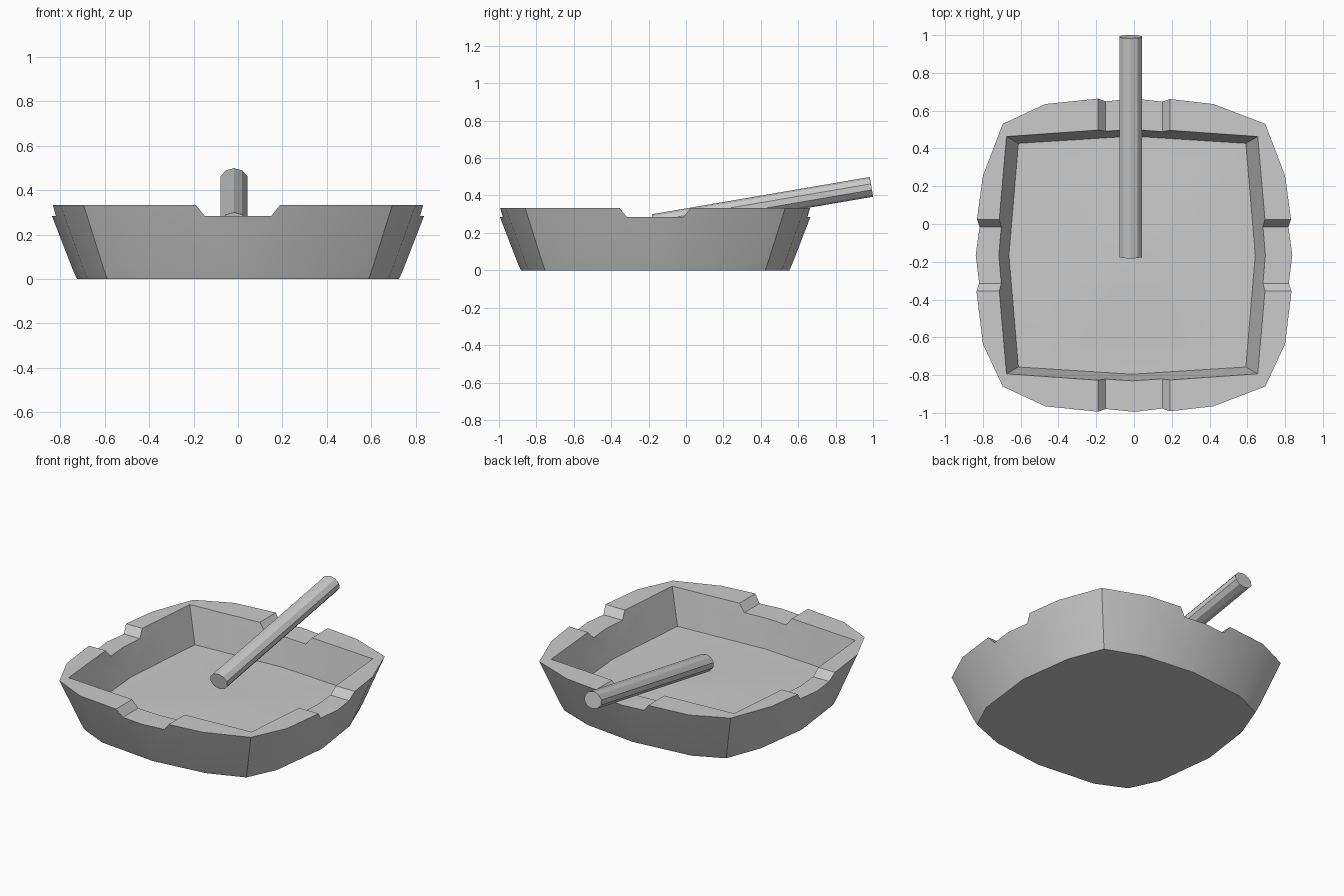
import bpy, bmesh, math
from mathutils import Matrix

if "Cube" in bpy.data.objects:
    bpy.data.objects.remove(bpy.data.objects["Cube"])

CY = -0.165  # centre of the tray in y


def make_object(name, bm):
    bmesh.ops.recalc_face_normals(bm, faces=bm.faces)
    me = bpy.data.meshes.new(name)
    bm.to_mesh(me)
    bm.free()
    ob = bpy.data.objects.new(name, me)
    bpy.context.collection.objects.link(ob)
    return ob


def activate(ob):
    bpy.ops.object.select_all(action='DESELECT')
    ob.select_set(True)
    bpy.context.view_layer.objects.active = ob


def ring(bm, corner, mid, z, side=None, bulge=None, dx=0.0):
    """16-point bulged square; corner and mid are (x, y) half sizes."""
    (cx, cy), (mx, my) = corner, mid
    if side is None:                      # straight between corner and mid
        sa = sb = 0.6
        bx, by = cx + (mx - cx) * 0.4, cy + (my - cy) * 0.4
        pa = pb = (cx * sa, cy * sb)
    else:                                 # slightly uneven shoulder points
        bx = by = bulge
        pa, pb = (side[0], side[0]), (side[1], side[1])
    pts = [(cx, -cy), (bx, -pb[1]), (mx, 0), (bx, pa[1]),
           (cx, cy), (pa[0], by), (0, my), (-pb[0], by),
           (-cx, cy), (-bx, pa[1]), (-mx, 0), (-bx, -pb[1]),
           (-cx, -cy), (-pb[0], -by), (0, -my), (pa[0], -by)]
    return [bm.verts.new((x + dx, y + CY, z)) for x, y in pts]


def outer_ring(bm, m, z):
    c, k = m * 0.811, m / 0.857
    return ring(bm, (c, c), (m, m * 0.99), z, (0.42 * k, 0.47 * k), 0.8 * k)


# Tray body: outside, rim, inside wall and gently raised floor
bm = bmesh.new()
rings = [
    outer_ring(bm, 0.725, 0.0),
    outer_ring(bm, 0.745, 0.045),
    outer_ring(bm, 0.857, 0.333),
    ring(bm, (0.665, 0.628), (0.72, 0.675), 0.333, dx=-0.01),
    ring(bm, (0.602, 0.592), (0.652, 0.63), 0.10, dx=-0.01),
    ring(bm, (0.485, 0.478), (0.51, 0.5), 0.10, dx=-0.01),
    ring(bm, (0.16, 0.15), (0.165, 0.155), 0.12, dx=-0.01),
]
for a, b in zip(rings, rings[1:]):
    for i in range(16):
        j = (i + 1) % 16
        bm.faces.new((a[i], a[j], b[j], b[i]))
bm.faces.new(rings[0])
bm.faces.new(rings[-1])
tray = make_object("ashtray", bm)

# Four tapered rests cut across the rim by two crossing prisms
for turn in (0.0, math.pi / 2):
    bm = bmesh.new()
    prof = [(-0.15, 0.284), (0.15, 0.284), (0.23, 0.382), (-0.23, 0.382)]
    f = bm.faces.new([bm.verts.new((x, -1.2, z)) for x, z in prof])
    ext = bmesh.ops.extrude_face_region(bm, geom=[f])
    bmesh.ops.translate(bm, vec=(0, 2.4, 0),
                        verts=[v for v in ext["geom"] if isinstance(v, bmesh.types.BMVert)])
    bm.transform(Matrix.Translation((0, CY, 0)) @ Matrix.Rotation(turn, 4, 'Z'))
    cutter = make_object("notch_cutter", bm)
    cutter.hide_render = True
    mod = tray.modifiers.new("notch", 'BOOLEAN')
    mod.operation = 'DIFFERENCE'
    mod.solver = 'EXACT'
    mod.object = cutter
    activate(tray)
    bpy.ops.object.modifier_apply(modifier=mod.name)
    bpy.data.objects.remove(cutter)

activate(tray)
bpy.ops.object.shade_smooth_by_angle(angle=math.radians(30))

# Cigarette: ten-sided, slightly flattened, leaning on the back rest
bm = bmesh.new()
bmesh.ops.create_cone(bm, cap_ends=True, segments=10, radius1=1, radius2=1, depth=1.182)
bm.transform(Matrix.Translation((-0.018, 0.409, 0.3465))
             @ Matrix.Rotation(math.radians(9.7), 4, 'X')
             @ Matrix.Diagonal((0.063, 1, 0.0535, 1))
             @ Matrix.Rotation(math.radians(90), 4, 'X')
             )
# Keep the flat side up
top = max(v.co.z for v in bm.verts)
cigarette = make_object("cigarette", bm)
